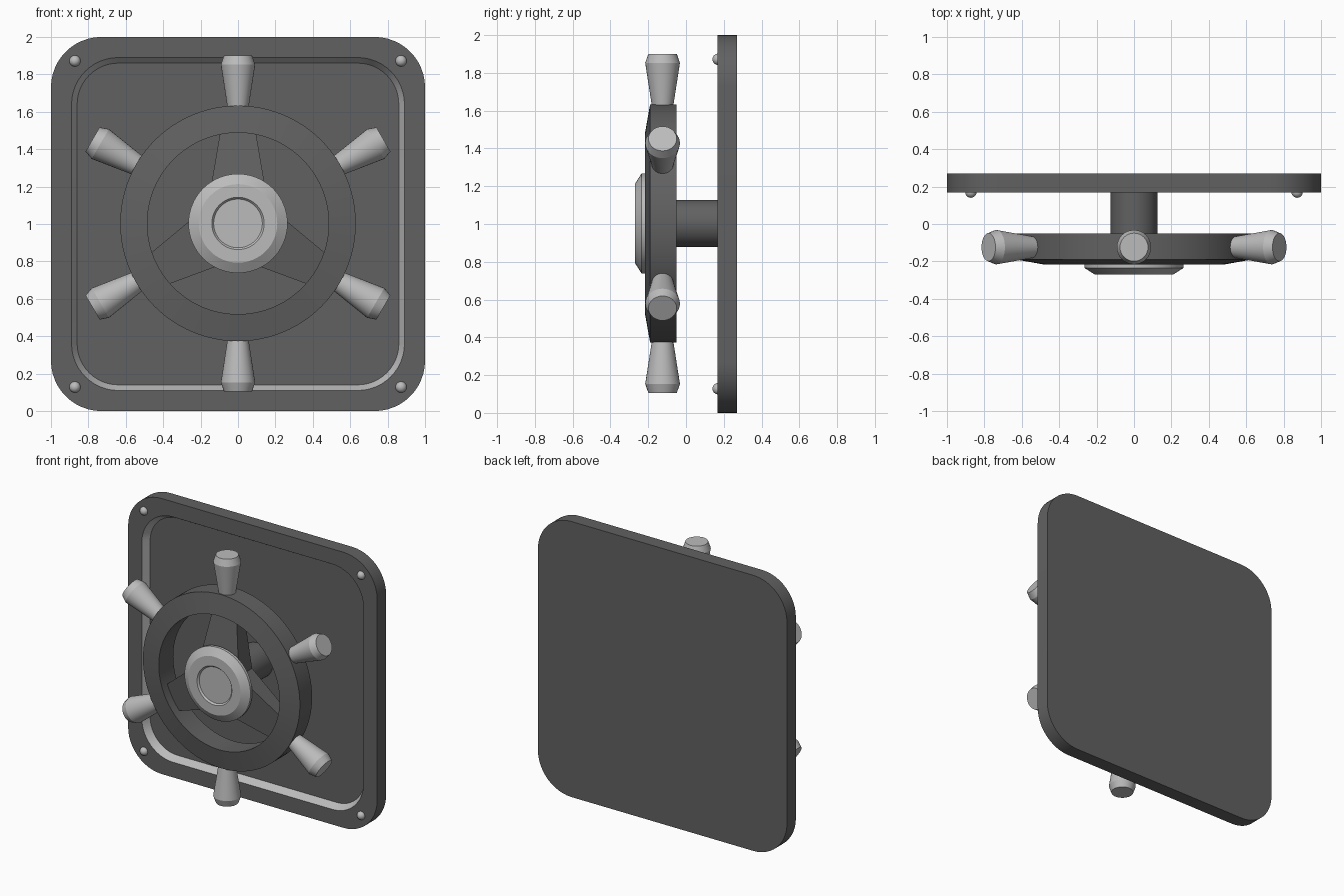
import bpy, bmesh, math
from mathutils import Matrix, Vector

if "Cube" in bpy.data.objects:
    bpy.data.objects.remove(bpy.data.objects["Cube"])

ZC = 1.003          # height of the wheel axis
SEG = 64


def grey(name, v):
    m = bpy.data.materials.new(name)
    m.diffuse_color = (v, v, v, 1)
    m.use_nodes = True
    m.node_tree.nodes["Principled BSDF"].inputs["Base Color"].default_value = m.diffuse_color
    return m


DARK, LIGHT = grey("dark_metal", 0.12), grey("light_metal", 0.5)


def finish(name, bm, mats, smooth=True):
    bmesh.ops.recalc_face_normals(bm, faces=bm.faces)
    me = bpy.data.meshes.new(name)
    bm.to_mesh(me)
    bm.free()
    ob = bpy.data.objects.new(name, me)
    bpy.context.collection.objects.link(ob)
    for m in mats:
        me.materials.append(m)
    if smooth:
        bpy.ops.object.select_all(action='DESELECT')
        ob.select_set(True)
        bpy.context.view_layer.objects.active = ob
        bpy.ops.object.shade_smooth_by_angle(angle=math.radians(25))
    return ob


def skin(bm, loops, closed=False):
    """Join equal-length vertex loops; cap both ends unless closed."""
    pairs = list(zip(loops, loops[1:]))
    if closed:
        pairs.append((loops[-1], loops[0]))
    bands = []
    for a, b in pairs:
        n = len(a)
        bands.append([bm.faces.new((a[i], a[(i + 1) % n], b[(i + 1) % n], b[i])) for i in range(n)])
    if not closed:
        bm.faces.new(loops[0])
        bm.faces.new(loops[-1])
    return bands


def lathe(name, profile, mat, matrix, closed=False, seg=SEG):
    """Turn (radius, height) points about local z, then place with matrix."""
    bm = bmesh.new()
    loops = [[bm.verts.new(matrix @ Vector((r * math.cos(t), r * math.sin(t), h)))
              for t in (2 * math.pi * i / seg for i in range(seg))] for r, h in profile]
    skin(bm, loops, closed)
    return finish(name, bm, [mat])


def rounded_square(bm, half, rad, y):
    out = []
    for k, (sx, sz) in enumerate(((1, 1), (-1, 1), (-1, -1), (1, -1))):
        for i in range(13):
            t = math.pi / 2 * (k + i / 12)
            out.append(bm.verts.new((sx * (half - rad) + rad * math.cos(t), y,
                                     1 + sz * (half - rad) + rad * math.sin(t))))
    return out


# Back plate with a recessed panel and light sloped trim
bm = bmesh.new()
bands = skin(bm, [rounded_square(bm, h, r, y) for h, r, y in
                  ((1, .27, .27), (1, .27, .168), (.89, .25, .168), (.86, .22, .22))])
for f in bands[2]:
    f.material_index = 1
finish("back_plate", bm, [DARK, LIGHT])

# Domed rivets in the corners
for sx in (-1, 1):
    for sz in (-1, 1):
        bm = bmesh.new()
        bmesh.ops.create_uvsphere(bm, u_segments=20, v_segments=12, radius=.03,
                                  matrix=Matrix.Translation((sx * .872, .17, 1 + sz * .872)))
        finish("corner_rivet", bm, [LIGHT])

# Parts turned about the wheel axis: local z becomes world y
axis = Matrix.Translation((0, 0, ZC)) @ Matrix.Rotation(-math.pi / 2, 4, 'X')
lathe("shaft", [(.125, .225), (.125, -.22)], DARK, axis)
lathe("wheel_rim", [(.63, -.05), (.63, -.19), (.485, -.216), (.485, -.05)], DARK, axis, True, 96)
lathe("hub_cap", [(.265, -.215), (.265, -.235), (.21, -.27), (.14, -.27), (.13, -.258)], LIGHT, axis)

# Three tapered spokes sloping forward to the hub
for k in range(3):
    rot = Matrix.Translation((0, 0, ZC)) @ Matrix.Rotation(k * 2 * math.pi / 3, 4, 'Y')
    bm = bmesh.new()
    ends = []
    for r, w, front in ((.06, .168, -.23), (.5, .093, -.15)):
        ends.append([bm.verts.new(rot @ Vector((x, y, r))) for x, y in
                     ((-w, front), (w, front), (w, -.07), (-w, -.07))])
    skin(bm, ends)
    finish("spoke", bm, [DARK], False)

# Six flared handles around the rim
for k in range(6):
    m = Matrix.Translation((0, -.124, ZC)) @ Matrix.Rotation(k * math.pi / 3, 4, 'Y')
    lathe("handle", [(.05, .58), (.092, .85), (.075, .898)], LIGHT, m, seg=32)
